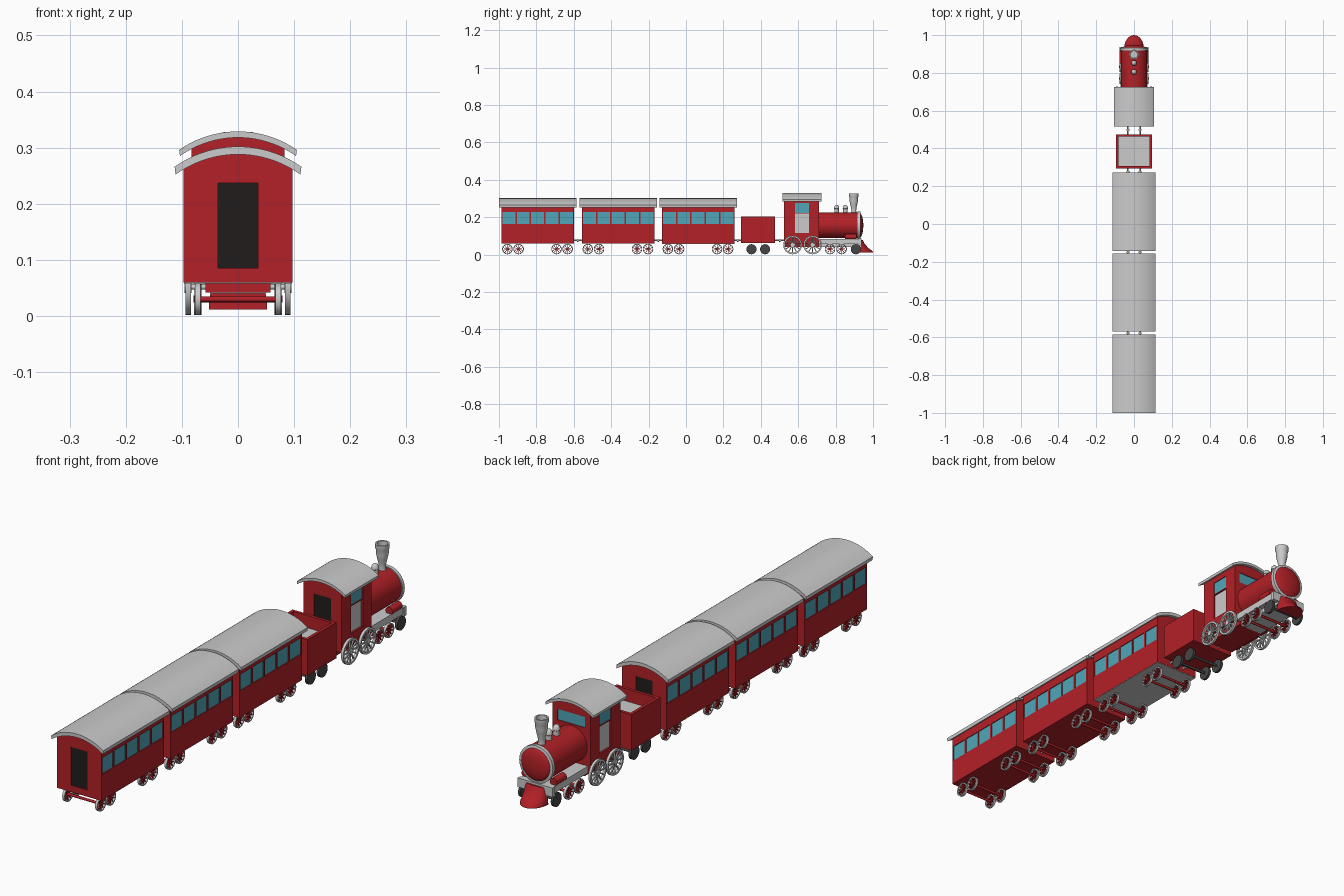
import bpy, bmesh, math
from mathutils import Matrix, Vector

if "Cube" in bpy.data.objects:
    bpy.data.objects.remove(bpy.data.objects["Cube"])

def material(name, rgb):
    m = bpy.data.materials.new(name)
    m.diffuse_color = (*rgb, 1)
    m.use_nodes = True
    m.node_tree.nodes["Principled BSDF"].inputs["Base Color"].default_value = m.diffuse_color
    return m

RED = material("red_paint", (0.45, 0.015, 0.02))
BLUE = material("blue_glass", (0.08, 0.38, 0.48))
BLACK = material("black_door", (0.015, 0.012, 0.012))
DARK = material("dark_iron", (0.06, 0.06, 0.06))

def finish(bm, name, mat=None, smooth=False):
    bmesh.ops.recalc_face_normals(bm, faces=bm.faces)
    me = bpy.data.meshes.new(name)
    bm.to_mesh(me)
    bm.free()
    ob = bpy.data.objects.new(name, me)
    bpy.context.collection.objects.link(ob)
    if mat:
        me.materials.append(mat)
    bpy.ops.object.select_all(action='DESELECT')
    bpy.context.view_layer.objects.active = ob
    ob.select_set(True)
    if smooth:
        bpy.ops.object.shade_smooth_by_angle(angle=math.radians(35))
    return ob

def boxes(name, spans, mat=None):
    """Boxes given as (x0, x1, y0, y1, z0, z1)."""
    bm = bmesh.new()
    for x0, x1, y0, y1, z0, z1 in spans:
        c = Vector((x0 + x1, y0 + y1, z0 + z1)) / 2
        bmesh.ops.create_cube(bm, size=1, matrix=Matrix.Translation(c) @ Matrix.Diagonal((x1 - x0, y1 - y0, z1 - z0, 1)))
    return finish(bm, name, mat)

def extrude(name, pts, y0, y1, mat=None):
    """XZ outline swept along y."""
    bm = bmesh.new()
    f = bm.faces.new([bm.verts.new((x, y0, z)) for x, z in pts])
    r = bmesh.ops.extrude_face_region(bm, geom=[f])
    bmesh.ops.translate(bm, vec=(0, y1 - y0, 0), verts=[v for v in r['geom'] if isinstance(v, bmesh.types.BMVert)])
    return finish(bm, name, mat, True)

ROT = {'X': Matrix.Rotation(math.pi / 2, 4, 'Y'), 'Y': Matrix.Rotation(-math.pi / 2, 4, 'X'), 'Z': Matrix()}

def lathe(name, prof, loc, axis='Z', mat=None, closed=False, steps=32):
    """(radius, height) profile turned about an axis."""
    bm = bmesh.new()
    vs = [bm.verts.new((r, 0, h)) for r, h in prof]
    es = [bm.edges.new(p) for p in zip(vs, vs[1:])]
    if closed:
        es.append(bm.edges.new((vs[-1], vs[0])))
    bmesh.ops.spin(bm, geom=vs + es, cent=(0, 0, 0), axis=(0, 0, 1), angle=2 * math.pi, steps=steps)
    bmesh.ops.remove_doubles(bm, verts=bm.verts, dist=1e-5)
    bmesh.ops.transform(bm, matrix=Matrix.Translation(loc) @ ROT[axis], verts=bm.verts)
    return finish(bm, name, mat, True)

def rod(name, r, h0, h1, loc, axis, mat=None, steps=24):
    return lathe(name, [(0, h0), (r, h0), (r, h1), (0, h1)], loc, axis, mat, steps=steps)

def arc(half, top, R, n=20):
    xs = [half - 2 * half * i / n for i in range(n + 1)]
    return [(x, top - R + math.sqrt(R * R - x * x)) for x in xs]

def panel(host, name, axis, face, spans, mat, depth=0.004):
    """Recess panels into a flat face; spans are (a0, a1, z0, z1) in the face."""
    s = 1 if face[1] > 0 else -1
    def make(d0, d1):
        lo, hi = sorted((face[0] + s * d0, face[0] + s * d1))
        return [(lo, hi, a, b, c, d) if axis == 'X' else (a, b, lo, hi, c, d) for a, b, c, d in spans]
    cutter = boxes("recess_cutter", make(-depth, 0.01))
    m = host.modifiers.new("recess", 'BOOLEAN')
    m.operation, m.object, m.solver = 'DIFFERENCE', cutter, 'EXACT'
    bpy.context.view_layer.objects.active = host
    bpy.ops.object.modifier_apply(modifier="recess")
    bpy.data.objects.remove(cutter)
    boxes(name, make(-depth - 0.003, -depth + 0.001), mat)

def spoked_wheel(name, x, y, r, spokes, mat):
    w, z = 0.005, r + 0.002
    lathe(name + "_rim", [(r, -w), (r, w), (r * 0.84, w), (r * 0.84, -w)], (x, y, z), 'X', None, True)
    rod(name + "_hub", r * 0.22, -w * 1.2, w * 1.2, (x, y, z), 'X', mat, 16)
    bm = bmesh.new()
    for i in range(spokes):
        M = Matrix.Translation((x, y, z)) @ Matrix.Rotation(2 * math.pi * i / spokes, 4, 'X') @ Matrix.Translation((0, 0, r * 0.52))
        bmesh.ops.create_cube(bm, size=1, matrix=M @ Matrix.Diagonal((w, r * 0.1, r * 0.72, 1)))
    finish(bm, name + "_spokes", mat)

def wheel_pair(name, x, y, r, spokes=10, mat=RED):
    for sx in (-x, x):
        if spokes:
            spoked_wheel(name, sx, y, r, spokes, mat)
        else:
            rod(name, r, -0.005, 0.005, (sx, y, r + 0.002), 'X', mat, 32)
    rod(name + "_axle", 0.005, -x, x, (0, y, r + 0.002), 'X', mat, 12)

def roof(name, half, top, R, t, y0, y1):
    extrude(name, arc(half, top, R) + [(x * 0.985, z - t) for x, z in reversed(arc(half, top, R))], y0, y1)

# Passenger carriages
for yc in (-0.793, -0.363, 0.065):
    y0, y1 = yc - 0.194, yc + 0.194
    body = extrude("carriage_body", [(-0.097, 0.06), (0.097, 0.06)] + arc(0.097, 0.289, 0.19), y0, y1, RED)
    wins = [(yc + 0.077 * i - 0.0345, yc + 0.077 * i + 0.0345, 0.163, 0.227) for i in range(-2, 3)]
    for s in (-1, 1):
        panel(body, "carriage_windows", 'X', (s * 0.097, s), wins, BLUE)
        panel(body, "carriage_door", 'Y', (y1 if s > 0 else y0, s), [(-0.036, 0.036, 0.086, 0.237)], BLACK)
    roof("carriage_roof", 0.113, 0.302, 0.195, 0.014, yc - 0.207, yc + 0.207)
    for d in (-0.162, -0.102, 0.101, 0.16):
        wheel_pair("carriage_wheel", 0.0715, yc + d, 0.028)
boxes("carriage_floor_plate", [(-0.096, 0.096, -0.128, 0.258, 0.058, 0.062)])

# Paired couplings between vehicles
for a, b in ((-0.6, -0.556), (-0.17, -0.128), (0.258, 0.296), (0.474, 0.526)):
    for x in (-0.032, 0.032):
        rod("coupling_bar", 0.004, a, b, (x, 0, 0.077), 'Y', None, 12)
        rod("coupling_collar", 0.008, (a + b) / 2 - 0.004, (a + b) / 2 + 0.004, (x, 0, 0.077), 'Y', None, 16)

# Open tender with load
X, T = 0.095, 0.012
boxes("tender_body", [(-X, X, 0.295, 0.475, 0.062, 0.08)] +
      [(s * X - (T if s > 0 else 0), s * X + (0 if s > 0 else T), 0.295, 0.475, 0.08, 0.203) for s in (-1, 1)] +
      [(-X + T, X - T, a, a + T, 0.08, 0.203) for a in (0.295, 0.475 - T)], RED)
boxes("tender_load", [(-X + T, X - T, 0.295 + T, 0.475 - T, 0.08, 0.155)])
for y in (0.35, 0.423):
    wheel_pair("tender_wheel", 0.07, y, 0.027, 0, DARK)

# Driver's cab
cab = extrude("cab_body", [(-0.083, 0.06), (-0.058, 0.06), (-0.058, 0.042), (0.058, 0.042), (0.058, 0.06), (0.083, 0.06)]
              + arc(0.083, 0.319, 0.178), 0.525, 0.712, RED)
for s in (-1, 1):
    panel(cab, "cab_side_window", 'X', (s * 0.083, s), [(0.583, 0.657, 0.224, 0.275)], BLUE)
    panel(cab, "cab_side_door", 'X', (s * 0.083, s), [(0.583, 0.657, 0.115, 0.221)], None, 0.008)
panel(cab, "cab_rear_door", 'Y', (0.525, -1), [(-0.036, 0.036, 0.09, 0.262)], BLACK)
panel(cab, "cab_front_window", 'Y', (0.712, 1), [(-0.06, 0.06, 0.232, 0.275)], BLUE)
roof("cab_roof", 0.105, 0.329, 0.184, 0.011, 0.516, 0.724)

# Boiler, front ring and domed nose
C = (0, 0, 0.157)
rod("boiler", 0.069, 0.70, 0.925, C, 'Y', RED, 40)
lathe("boiler_front_ring", [(0.063, 0.918), (0.073, 0.918), (0.073, 0.932), (0.063, 0.934)], C, 'Y', None, True, 40)
lathe("boiler_nose", [(0.065, 0.925)] + [(0.065 * math.cos(t * math.pi / 16), 0.929 + 0.019 * math.sin(t * math.pi / 16))
      for t in range(8)] + [(0, 0.948)], C, 'Y', RED, False, 40)

# Chimney and steam domes
lathe("chimney", [(0, 0.215), (0.015, 0.215), (0.013, 0.235), (0.014, 0.25), (0.019, 0.27), (0.023, 0.29), (0.023, 0.305),
      (0.026, 0.312), (0.026, 0.328), (0.02, 0.328), (0.019, 0.31), (0, 0.31)], (0, 0.897, 0))
for y in (0.805, 0.852):
    lathe("steam_dome", [(0, 0.21), (0.012, 0.21), (0.012, 0.244), (0.014, 0.246), (0.014, 0.25), (0.011, 0.26),
          (0.006, 0.265), (0, 0.267)], (0, y, 0), steps=24)

# Running deck, front beam and steam cylinders
boxes("running_deck", [(-0.072, 0.072, 0.71, 0.935, 0.058, 0.085), (-0.05, 0.05, 0.71, 0.935, 0.04, 0.06),
                       (-0.076, 0.076, 0.922, 0.938, 0.05, 0.086)])
for x in (-0.062, 0.062):
    rod("steam_cylinder", 0.015, 0.85, 0.912, (x, 0, 0.096), 'Y', RED)

# Locomotive wheels
for y in (0.57, 0.677):
    wheel_pair("driving_wheel", 0.089, y, 0.05, 12, None)
for y in (0.77, 0.832):
    wheel_pair("small_loco_wheel", 0.073, y, 0.028)
wheel_pair("leading_wheel", 0.071, 0.908, 0.027, 0, DARK)

# Flared guard at the track
bm = bmesh.new()
N = 16
rings = [[bm.verts.new((w * math.cos(math.pi * i / N), 0.93 + (tip - 0.93) * math.sin(math.pi * i / N), z)) for i in range(N + 1)]
         for z, w, tip in ((0.078, 0.044, 0.945), (0.055, 0.047, 0.957), (0.035, 0.05, 0.976), (0.018, 0.052, 0.998), (0.012, 0.052, 1.0))]
for a, b in zip(rings, rings[1:]):
    for i in range(N + 1):
        j = (i + 1) % (N + 1)
        bm.faces.new((a[i], a[j], b[j], b[i]))
bm.faces.new(rings[0])
bm.faces.new(rings[-1])
finish(bm, "track_guard", RED, True)
